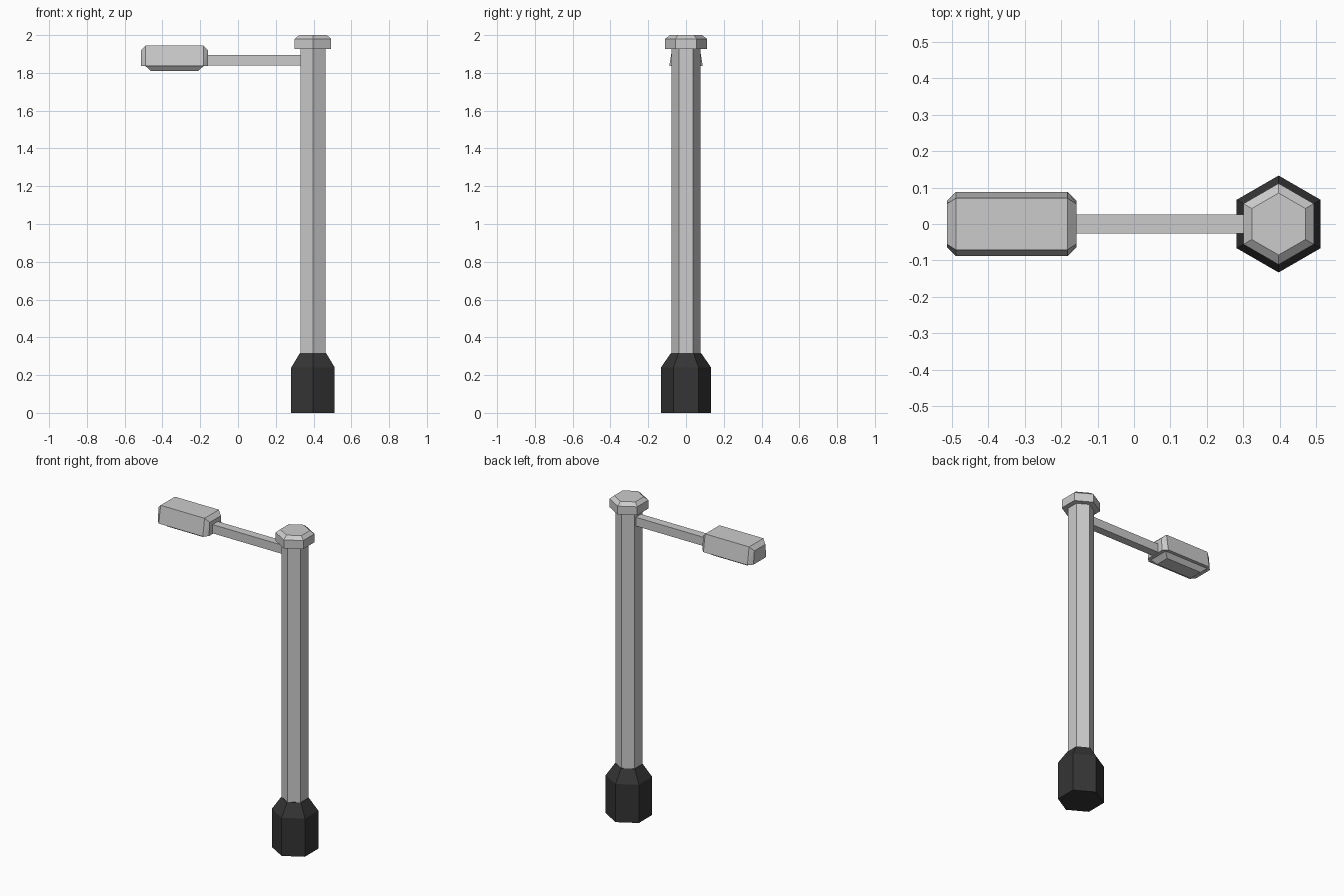
import bpy, bmesh
from math import sin, cos, pi

if "Cube" in bpy.data.objects:
    bpy.data.objects.remove(bpy.data.objects["Cube"])

POLE_X = 0.397


def new_object(name, bm, color=None):
    bmesh.ops.recalc_face_normals(bm, faces=bm.faces)
    mesh = bpy.data.meshes.new(name)
    bm.to_mesh(mesh)
    bm.free()
    obj = bpy.data.objects.new(name, mesh)
    bpy.context.collection.objects.link(obj)
    if color:
        mat = bpy.data.materials.new(name + "_material")
        mat.diffuse_color = color
        mat.use_nodes = True
        mat.node_tree.nodes["Principled BSDF"].inputs["Base Color"].default_value = mat.diffuse_color
        mesh.materials.append(mat)
    return obj


def loft(name, rings, color=None):
    """Skin a stack of equal-length point rings and cap both ends."""
    bm = bmesh.new()
    loops = [[bm.verts.new(p) for p in ring] for ring in rings]
    n = len(loops[0])
    for a, b in zip(loops, loops[1:]):
        for i in range(n):
            j = (i + 1) % n
            bm.faces.new((a[i], a[j], b[j], b[i]))
    bm.faces.new(loops[0][::-1])
    bm.faces.new(loops[-1])
    return new_object(name, bm, color)


def hexagon(r, z):
    return [(POLE_X + r * sin(i * pi / 3), -r * cos(i * pi / 3), z) for i in range(6)]


def rectangle(cx, hx, hy, z):
    return [(cx + sx * hx, sy * hy, z) for sx, sy in ((-1, -1), (1, -1), (1, 1), (-1, 1))]


def octagon(cx, hx, hy, cut_x, cut_y, z):
    return (rectangle(cx, hx - cut_x, hy, z) + rectangle(cx, hx, hy - cut_y, z))


# Hexagonal post: dark footing, shaft and bevelled cap
loft("base", [hexagon(0.133, 0), hexagon(0.133, 0.24), hexagon(0.079, 0.318)],
     (0.035, 0.035, 0.035, 1))
loft("pole", [hexagon(0.0765, 0.30), hexagon(0.0765, 1.94)])
loft("cap", [hexagon(0.1115, 1.927), hexagon(0.1115, 1.98), hexagon(0.085, 2.0)])

# Horizontal arm from the post into the lamp
loft("arm", [rectangle(0.09, 0.27, 0.026, 1.84), rectangle(0.09, 0.27, 0.026, 1.895)])

# Lamp housing: tapered box with chamfered ends, made as a convex hull
LAMP_X = -0.336
bm = bmesh.new()
for p in (octagon(LAMP_X, 0.178, 0.0885, 0.025, 0.025, 1.837)
          + octagon(LAMP_X, 0.178, 0.075, 0.025, 0.02, 1.92)
          + rectangle(LAMP_X, 0.153, 0.071, 1.945)):
    bm.verts.new(p)
bmesh.ops.convex_hull(bm, input=bm.verts)
bmesh.ops.dissolve_limit(bm, angle_limit=0.03, verts=bm.verts, edges=bm.edges)
new_object("lamp_housing", bm)

# Tapered lens under the lamp
loft("lamp_lens", [rectangle(LAMP_X, 0.125, 0.045, 1.81),
                   rectangle(LAMP_X, 0.156, 0.068, 1.838)])
